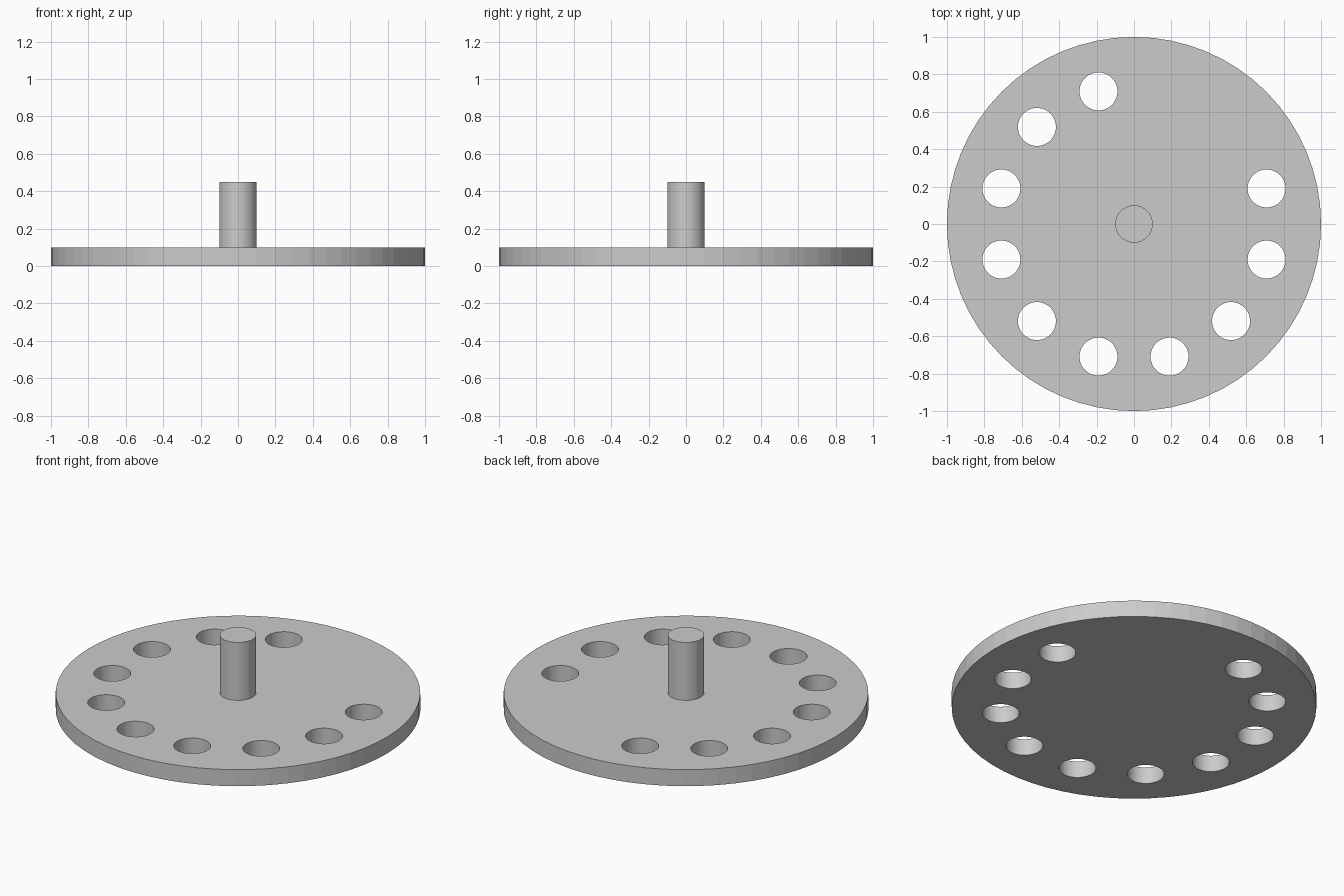
import bpy
from math import radians, cos, sin

if "Cube" in bpy.data.objects:
    bpy.data.objects.remove(bpy.data.objects["Cube"])

def cylinder(name, r, z0, z1, x=0, y=0, sides=64):
    bpy.ops.mesh.primitive_cylinder_add(vertices=sides, radius=r, depth=z1 - z0,
                                        location=(x, y, (z0 + z1) / 2))
    ob = bpy.context.object
    ob.name = name
    return ob

# Round plate
plate = cylinder("plate", 1.0, 0.0, 0.1)

# Ring of finger holes: 12 positions, two of them left solid
cutters = []
for k in range(12):
    if k in (1, 2):
        continue
    a = radians(15 + 30 * k)
    cutters.append(cylinder("hole_cutter", 0.1015, -0.1, 0.2,
                            0.734 * cos(a), 0.734 * sin(a), 48))
bpy.ops.object.select_all(action='DESELECT')
for c in cutters:
    c.select_set(True)
bpy.context.view_layer.objects.active = cutters[0]
bpy.ops.object.join()
cutter = bpy.context.object

mod = plate.modifiers.new("holes", 'BOOLEAN')
mod.operation = 'DIFFERENCE'
mod.solver = 'EXACT'
mod.object = cutter
bpy.ops.object.select_all(action='DESELECT')
plate.select_set(True)
bpy.context.view_layer.objects.active = plate
bpy.ops.object.modifier_apply(modifier=mod.name)
bpy.data.objects.remove(cutter, do_unlink=True)

# Centre peg
cylinder("centre_peg", 0.1, 0.1, 0.45, sides=48)
